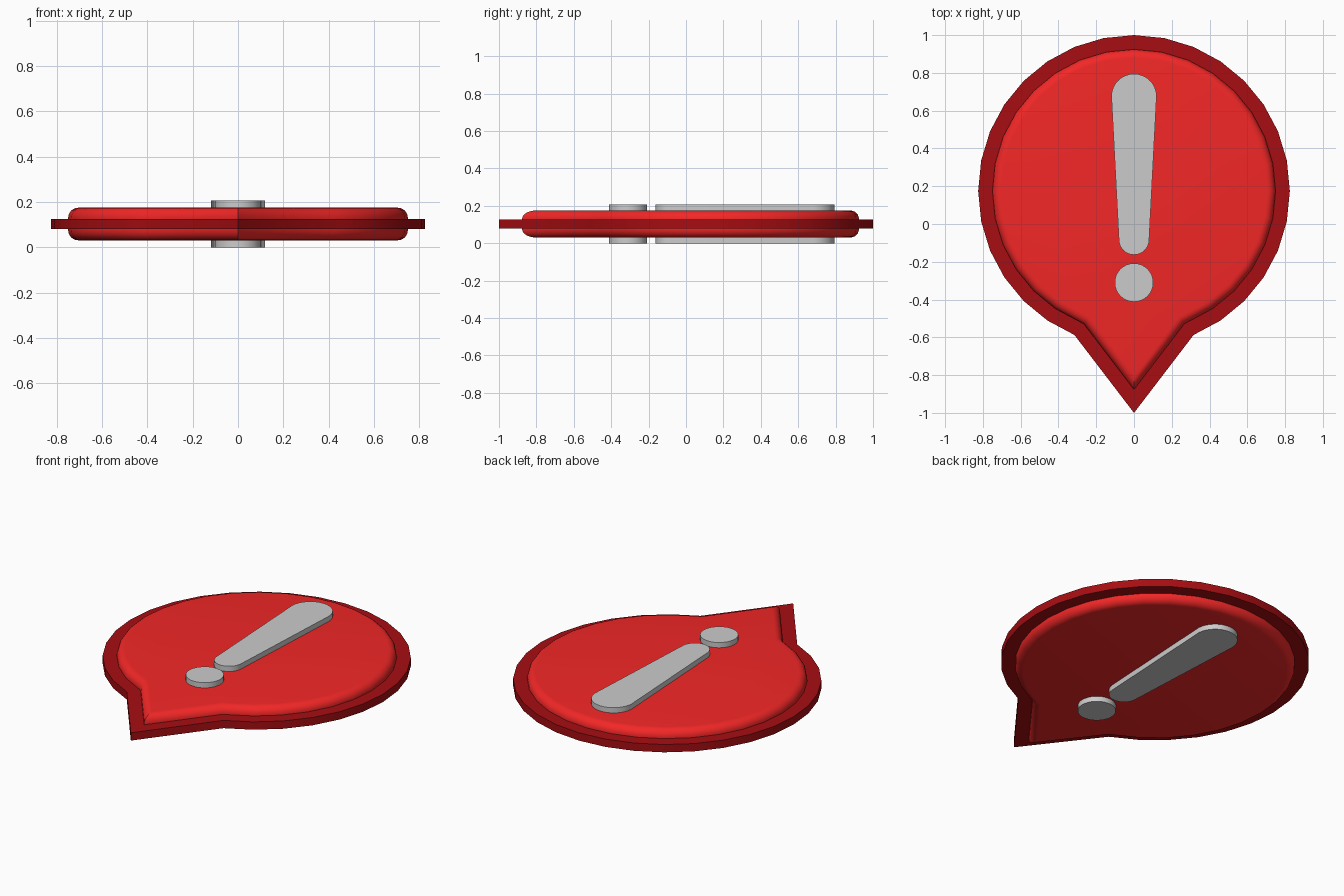
import bpy, math
from mathutils import Vector

if "Cube" in bpy.data.objects:
    bpy.data.objects.remove(bpy.data.objects["Cube"])

MID = 0.103          # mid-plane height, everything mirrors about it
INSET = 0.075        # rim width


def material(name, rgb):
    m = bpy.data.materials.new(name)
    m.diffuse_color = (*rgb, 1)
    m.use_nodes = True
    m.node_tree.nodes["Principled BSDF"].inputs["Base Color"].default_value = m.diffuse_color
    return m


def arc(cx, cy, r, start, end, n):
    return [Vector((cx + r * math.cos(a), cy + r * math.sin(a)))
            for a in (math.radians(start + (end - start) * i / n) for i in range(n + 1))]


def inset(pts, d):
    # mitred inward offset of a counter-clockwise outline
    out = []
    for i, p in enumerate(pts):
        a = (p - pts[i - 1]).normalized()
        b = (pts[(i + 1) % len(pts)] - p).normalized()
        n1, n2 = Vector((-a.y, a.x)), Vector((-b.y, b.x))
        out.append(p + (n1 + n2) * d / (1 + n1.dot(n2)))
    return out


def loft(name, rings, mat=None, cap_start=False, cap_end=False):
    # rings: list of (2D outline, z), running bottom to top
    n = len(rings[0][0])
    verts = [(p.x, p.y, z) for outline, z in rings for p in outline]
    faces = [(k * n + i, k * n + (i + 1) % n, (k + 1) * n + (i + 1) % n, (k + 1) * n + i)
             for k in range(len(rings) - 1) for i in range(n)]
    if cap_start:
        faces.append(tuple(reversed(range(n))))
    if cap_end:
        faces.append(tuple(range(len(verts) - n, len(verts))))
    me = bpy.data.meshes.new(name)
    me.from_pydata(verts, [], faces)
    if mat:
        me.materials.append(mat)
    ob = bpy.data.objects.new(name, me)
    bpy.context.collection.objects.link(ob)
    bpy.ops.object.select_all(action='DESELECT')
    ob.select_set(True)
    bpy.context.view_layer.objects.active = ob
    bpy.ops.object.shade_smooth_by_angle(angle=math.radians(30))
    ob.select_set(False)
    return ob


red = material("red", (0.9, 0.02, 0.02))
dark_red = material("dark_red", (0.38, 0.004, 0.006))

# Bubble outline: 32-sided circle whose bottom is pulled into a pointed tail
outline = arc(0, 0.175, 0.825, -67.5, 247.5, 28) + [Vector((0, -1))]
inner = inset(outline, INSET)

# Thin flat rim
h = 0.023
loft("rim", [(inner, MID - h), (outline, MID - h), (outline, MID + h), (inner, MID + h)], dark_red)

# Raised panels with rounded edges, front and back
R, TOP = 0.045, 0.072
profile = [(0, h)]
for i in range(7):
    t = math.radians(15 * i)
    profile.append((R * (1 - math.cos(t)), TOP - R + R * math.sin(t)))
loft("top_panel", [(inset(inner, d), MID + z) for d, z in profile], red, cap_end=True)
loft("bottom_panel", [(inset(inner, d), MID - z) for d, z in reversed(profile)], red, cap_start=True)

# Exclamation mark: tapered bar and dot, passing right through
bar = arc(0, 0.675, 0.12, 3, 177, 16) + arc(0, -0.083, 0.08, 183, 357, 16)
dot = arc(0, -0.31, 0.102, 0, 348.75, 31)
for name, shape in (("mark_bar", bar), ("mark_dot", dot)):
    loft(name, [(shape, 0), (shape, 2 * MID)], cap_start=True, cap_end=True)
